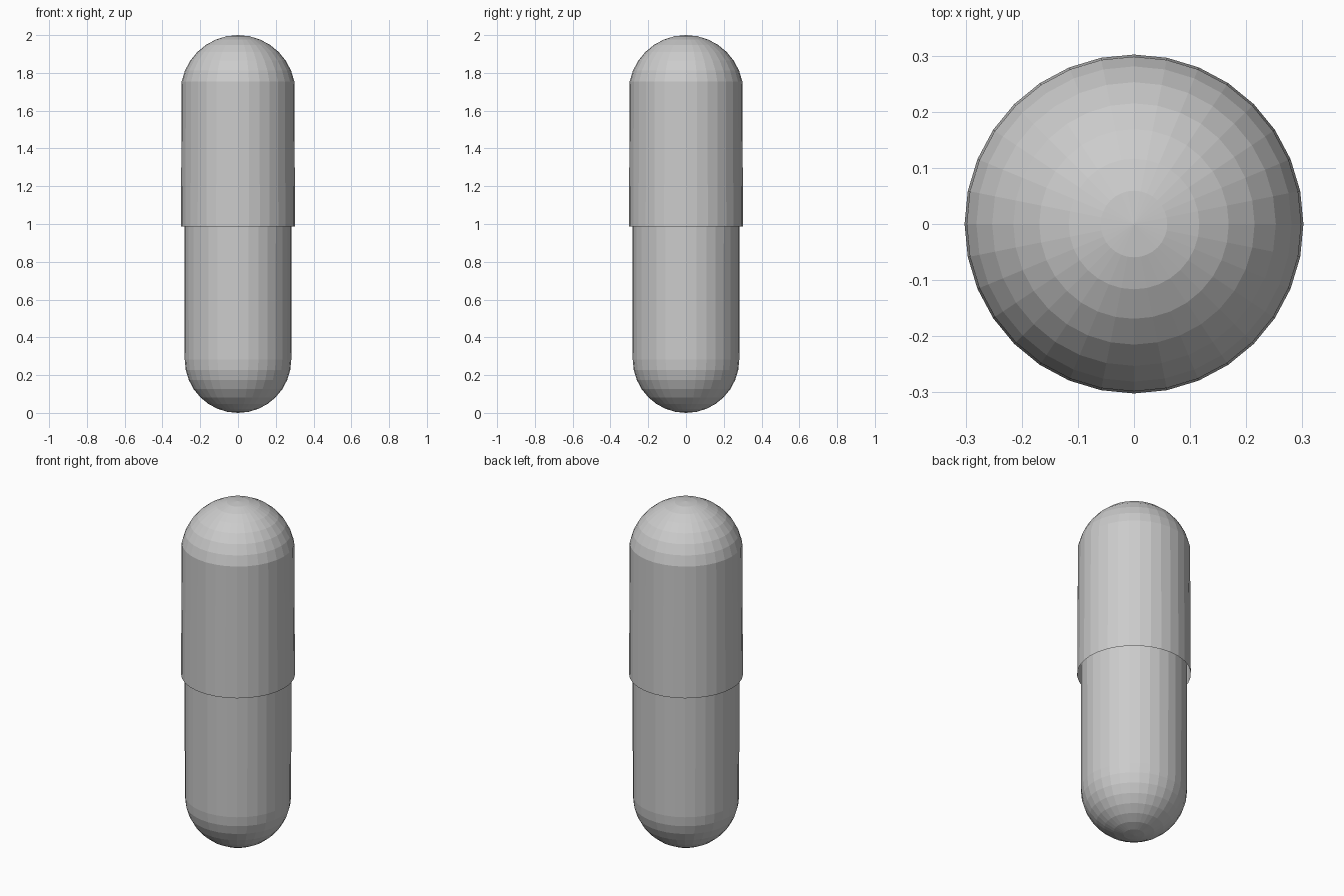
import bpy, bmesh, math

if "Cube" in bpy.data.objects:
    bpy.data.objects.remove(bpy.data.objects["Cube"])

SEGMENTS = 32
STEP = math.pi / 16


def lathe(name, profile):
    """Revolve (radius, z) points round the z axis; the first point is the pole."""
    bm = bmesh.new()
    pole = bm.verts.new((0, 0, profile[0][1]))
    rings = []
    for r, z in profile[1:]:
        rings.append([bm.verts.new((r * math.cos(2 * math.pi * i / SEGMENTS),
                                    r * math.sin(2 * math.pi * i / SEGMENTS), z))
                      for i in range(SEGMENTS)])
    for i in range(SEGMENTS):
        j = (i + 1) % SEGMENTS
        bm.faces.new((pole, rings[0][i], rings[0][j]))
        for a, b in zip(rings, rings[1:]):
            bm.faces.new((a[i], b[i], b[j], a[j]))
    bmesh.ops.recalc_face_normals(bm, faces=bm.faces)
    # normals face away from the axis
    side = max(bm.faces, key=lambda f: f.calc_area())
    c = side.calc_center_median()
    if side.normal.x * c.x + side.normal.y * c.y < 0:
        bmesh.ops.reverse_faces(bm, faces=bm.faces)
    mesh = bpy.data.meshes.new(name)
    bm.to_mesh(mesh)
    bm.free()
    obj = bpy.data.objects.new(name, mesh)
    bpy.context.collection.objects.link(obj)
    return obj


def dome(radius, centre, direction, rings):
    return [(radius * math.sin(k * STEP), centre + direction * radius * math.cos(k * STEP))
            for k in range(rings + 1)]


# Upper shell: dome over a slightly flared open tube
lathe("upper_shell", dome(0.304, 1.696, 1, 7) + [(0.302, 0.987)])

# Lower shell: narrower tube that slides up inside the upper one
lathe("lower_shell", dome(0.282, 0.282, -1, 8) + [(0.283, 1.25)])
